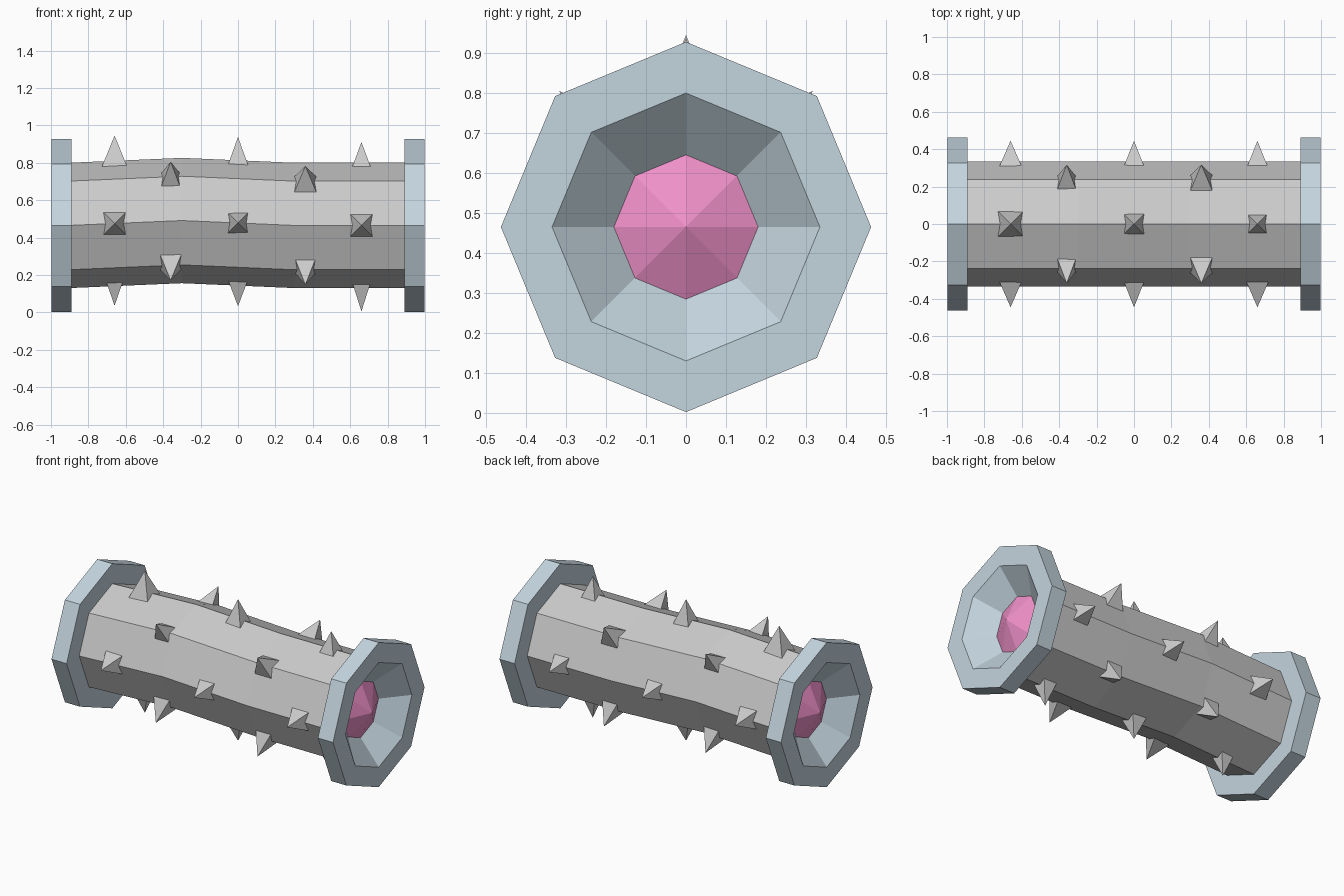
import bpy, bmesh
from math import pi, cos, sin
from mathutils import Matrix, Vector

if "Cube" in bpy.data.objects:
    bpy.data.objects.remove(bpy.data.objects["Cube"])

CZ = 0.465


def material(name, rgb):
    m = bpy.data.materials.new(name)
    m.diffuse_color = (*rgb, 1)
    m.use_nodes = True
    m.node_tree.nodes["Principled BSDF"].inputs["Base Color"].default_value = m.diffuse_color
    return m


def finish(name, bm, mat=None):
    bmesh.ops.recalc_face_normals(bm, faces=bm.faces)
    me = bpy.data.meshes.new(name)
    bm.to_mesh(me)
    bm.free()
    ob = bpy.data.objects.new(name, me)
    bpy.context.collection.objects.link(ob)
    if mat:
        me.materials.append(mat)
    return ob


def lathe(name, profile, mat=None, closed=False):
    """Eight-sided lathe along x; profile points are (x, radius, z lift)."""
    bm = bmesh.new()
    rings = []
    for x, r, dz in profile:
        if r == 0:
            rings.append([bm.verts.new((x, 0, CZ + dz))] * 8)
        else:
            rings.append([bm.verts.new((x, r * sin(k * pi / 4), CZ + dz + r * cos(k * pi / 4)))
                          for k in range(8)])
    pairs = list(zip(rings, rings[1:]))
    if closed:
        pairs.append((rings[-1], rings[0]))
    for a, b in pairs:
        for k in range(8):
            j = (k + 1) % 8
            bm.faces.new(list(dict.fromkeys((a[k], a[j], b[j], b[k]))))
    return finish(name, bm, mat)


def lift(x):
    """Height of the slight bend in the body."""
    return 0.026 * max(0, 1 - abs(x + 0.3) / 0.6)


def spike(name, x, angle, half, tip):
    """Four-sided spike pointing outwards at an angle measured from the top."""
    base = 0.30
    bm = bmesh.new()
    bmesh.ops.create_cone(bm, cap_ends=True, segments=4, radius1=half * 2 ** 0.5 * 1.15,
                          radius2=0, depth=tip - base,
                          matrix=Matrix.Translation((0, 0, (tip + base) / 2)) @ Matrix.Rotation(pi / 4, 4, 'Z'))
    bm.transform(Matrix.Translation((x, 0, CZ + lift(x))) @ Matrix.Rotation(angle, 4, 'X'))
    bmesh.ops.remove_doubles(bm, verts=bm.verts, dist=1e-5)
    finish(name, bm)


steel = material("pale_blue", (0.55, 0.66, 0.73))
pink = material("pink", (0.87, 0.28, 0.58))

# Bent tube body
lathe("body", [(x, 0.335, lift(x)) for x in (-0.9, -0.3, 0.3, 0.9)])

# End collars with funnel, and pink cores
for s, side in ((-1, "left"), (1, "right")):
    lathe(side + "_collar", [(s * x, r, 0) for x, r in
          ((0.89, 0.30), (0.89, 0.463), (0.997, 0.463), (0.997, 0.335), (0.86, 0.17), (0.86, 0.16))],
          steel, closed=True)
    lathe(side + "_core", [(s * x, r, 0) for x, r in ((0.80, 0), (0.868, 0.182), (0.95, 0))], pink)

# Spikes on the four main edges: half widths at x = -0.66, 0, 0.66
main = {"top": (0, (0.06, 0.05, 0.047), (0.47, 0.46, 0.445)),
        "front": (pi / 2, (0.055, 0.05, 0.055), (0.445, 0.445, 0.445)),
        "bottom": (pi, (0.042, 0.048, 0.044), (0.44, 0.445, 0.46)),
        "back": (-pi / 2, (0.055, 0.05, 0.05), (0.445, 0.445, 0.445))}
for row, (angle, halves, tips) in main.items():
    for i, x in enumerate((-0.66, 0, 0.66)):
        spike(f"{row}_spike_{i}", x, angle, halves[i], tips[i])

# Spikes on the diagonal edges: half widths at x = -0.36, 0.36
for row, angle, halves in (("upper_front", 1, (0.047, 0.055)), ("lower_front", 3, (0.053, 0.05)),
                           ("lower_back", 5, (0.05, 0.05)), ("upper_back", 7, (0.047, 0.055))):
    for i, x in enumerate((-0.36, 0.36)):
        spike(f"{row}_spike_{i}", x, angle * pi / 4, halves[i], 0.448)
